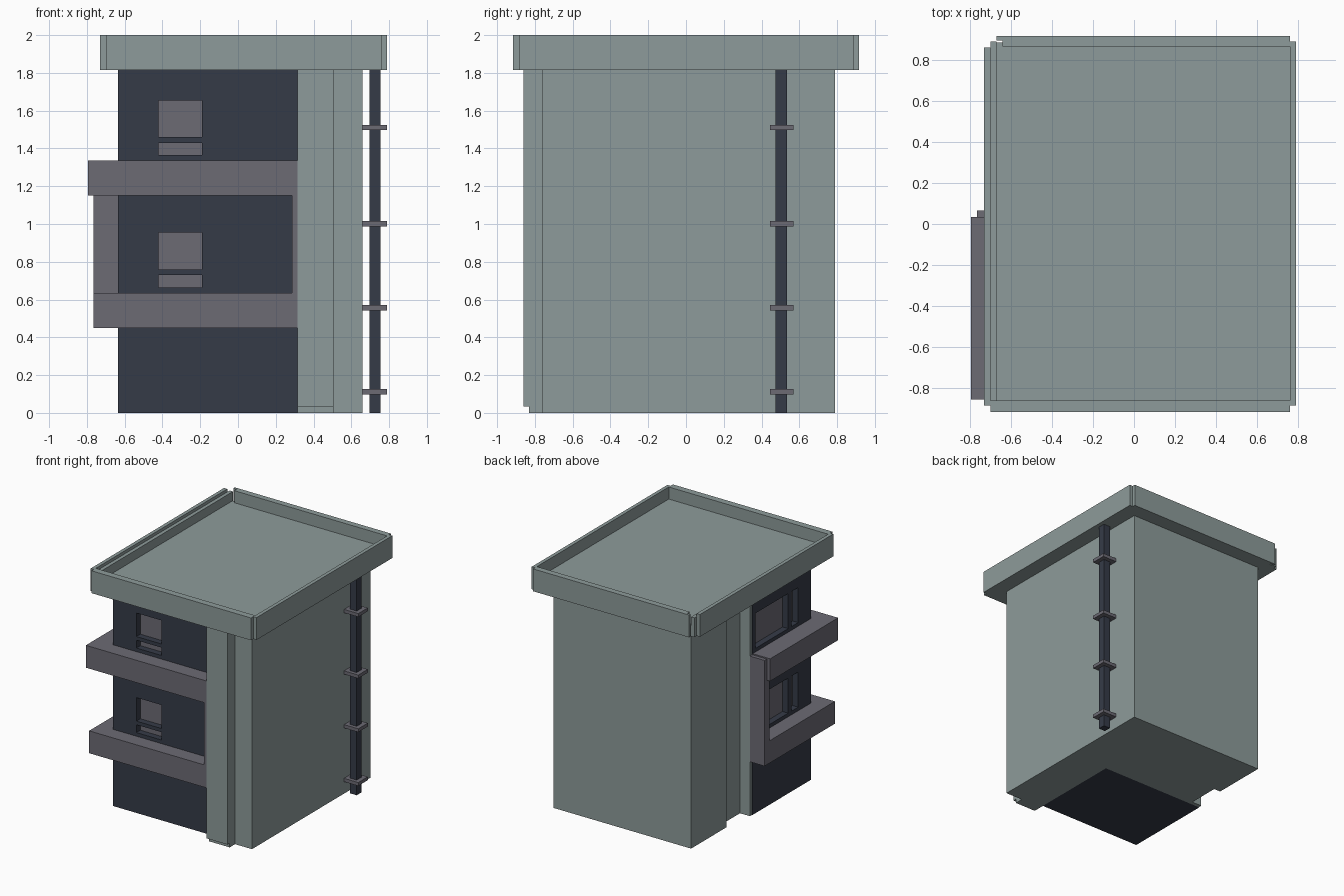
import bpy, bmesh

if "Cube" in bpy.data.objects:
    bpy.data.objects.remove(bpy.data.objects["Cube"])


def material(name, rgb):
    m = bpy.data.materials.new(name)
    m.use_nodes = True
    m.diffuse_color = (*rgb, 1)
    m.node_tree.nodes["Principled BSDF"].inputs["Base Color"].default_value = (*rgb, 1)
    return m


GREY = material("pale grey concrete", (0.27, 0.33, 0.325))
DARK = material("dark slate", (0.036, 0.044, 0.064))
MAUVE = material("mauve grey", (0.15, 0.145, 0.175))


def add_object(name, bm, mat):
    bmesh.ops.recalc_face_normals(bm, faces=bm.faces)
    mesh = bpy.data.meshes.new(name)
    bm.to_mesh(mesh)
    bm.free()
    mesh.materials.append(mat)
    ob = bpy.data.objects.new(name, mesh)
    bpy.context.collection.objects.link(ob)
    return ob


def boxes(name, mat, *spans):
    """One object from boxes given as ((x0, x1), (y0, y1), (z0, z1))."""
    bm = bmesh.new()
    for span in spans:
        verts = bmesh.ops.create_cube(bm, size=1)["verts"]
        for v in verts:
            for axis, (lo, hi) in enumerate(span):
                v.co[axis] = hi if v.co[axis] > 0 else lo
    return add_object(name, bm, mat)


def prism(name, mat, outline, z0, z1):
    bm = bmesh.new()
    face = bm.faces.new([bm.verts.new((x, y, z0)) for x, y in outline])
    top = bmesh.ops.extrude_face_region(bm, geom=[face])["geom"]
    for v in top:
        if isinstance(v, bmesh.types.BMVert):
            v.co.z = z1
    return add_object(name, bm, mat)


EAVES = 1.815

# Pale main block, wrapped around the dark corner, with a shallow side recess
prism("main_walls", GREY, [
    (0.66, -0.76), (0.66, 0.79), (-0.60, 0.79), (-0.60, 0.33), (-0.54, 0.33),
    (-0.54, 0.065), (-0.63, 0.065), (-0.63, 0.035), (0.315, 0.035), (0.315, -0.76),
], 0, EAVES)

# Stepped front pillar
boxes("front_pillar", GREY,
      ((0.315, 0.505), (-0.83, -0.76), (0, EAVES)),
      ((0.315, 0.505), (-0.86, -0.83), (0.035, EAVES)))

# Dark corner block with recessed windows on two floors
core = boxes("corner_block", DARK, ((-0.635, 0.315), (-0.73, 0.035), (0, EAVES)))
DEPTH, PLATE = 0.06, 0.008
cuts, panes = [], []
for floor in (0.665, 1.365):
    for low, high in ((0, 0.065), (0.095, 0.29)):
        x, z = (-0.42, -0.19), (floor + low, floor + high)
        cuts.append((x, (-0.8, -0.73 + DEPTH), z))
        panes.append((x, (-0.73 + DEPTH - PLATE, -0.73 + DEPTH), z))
    for y in ((-0.56, -0.47), (-0.43, 0.0)):
        z = (floor, floor + 0.29)
        cuts.append(((-0.7, -0.635 + DEPTH), y, z))
        panes.append(((-0.635 + DEPTH - PLATE, -0.635 + DEPTH), y, z))
cutter = boxes("window_cutter", DARK, *cuts)
cutter.hide_render = True
mod = core.modifiers.new("windows", "BOOLEAN")
mod.operation, mod.solver, mod.object = "DIFFERENCE", "EXACT", cutter
bpy.context.view_layer.objects.active = core
bpy.ops.object.modifier_apply(modifier=mod.name)
bpy.data.objects.remove(cutter)
boxes("window_panes", MAUVE, *panes)


# Ledges wrapping the corner, joined by end posts
def ledge(name, x_out, y_back, z0, z1):
    prism(name, MAUVE, [(x_out, -0.855), (0.315, -0.855), (0.315, -0.73),
                        (-0.635, -0.73), (-0.635, y_back), (x_out, y_back)], z0, z1)


ledge("lower_ledge", -0.765, 0.0, 0.45, 0.635)
ledge("upper_ledge", -0.795, 0.035, 1.15, 1.335)
boxes("ledge_posts", MAUVE,
      ((-0.765, -0.63), (0.0, 0.065), (0.45, 1.325)),
      ((0.285, 0.315), (-0.855, -0.73), (0.635, 1.15)))

# Roof slab and overlapping parapet walls with notched corners
RIM = (EAVES, 2.0)
boxes("roof_slab", GREY, ((-0.70, 0.76), (-0.885, 0.885), (EAVES, 1.9)))
boxes("parapet", GREY,
      ((-0.70, 0.76), (-0.915, -0.86), RIM),
      ((0.76, 0.79), (-0.885, 0.89), RIM),
      ((-0.67, 0.76), (0.895, 0.915), RIM),
      ((-0.64, 0.76), (0.865, 0.895), RIM),
      ((-0.73, -0.70), (-0.885, 0.86), RIM),
      ((-0.70, -0.67), (-0.86, 0.89), (EAVES, 1.975)))

# Square drainpipe with brackets
boxes("drainpipe", DARK, ((0.695, 0.755), (0.475, 0.535), (0, EAVES)))
boxes("pipe_brackets", MAUVE, *[
    ((0.66, 0.79), (0.445, 0.57), (z, z + 0.028)) for z in (0.098, 0.543, 0.988, 1.497)])
